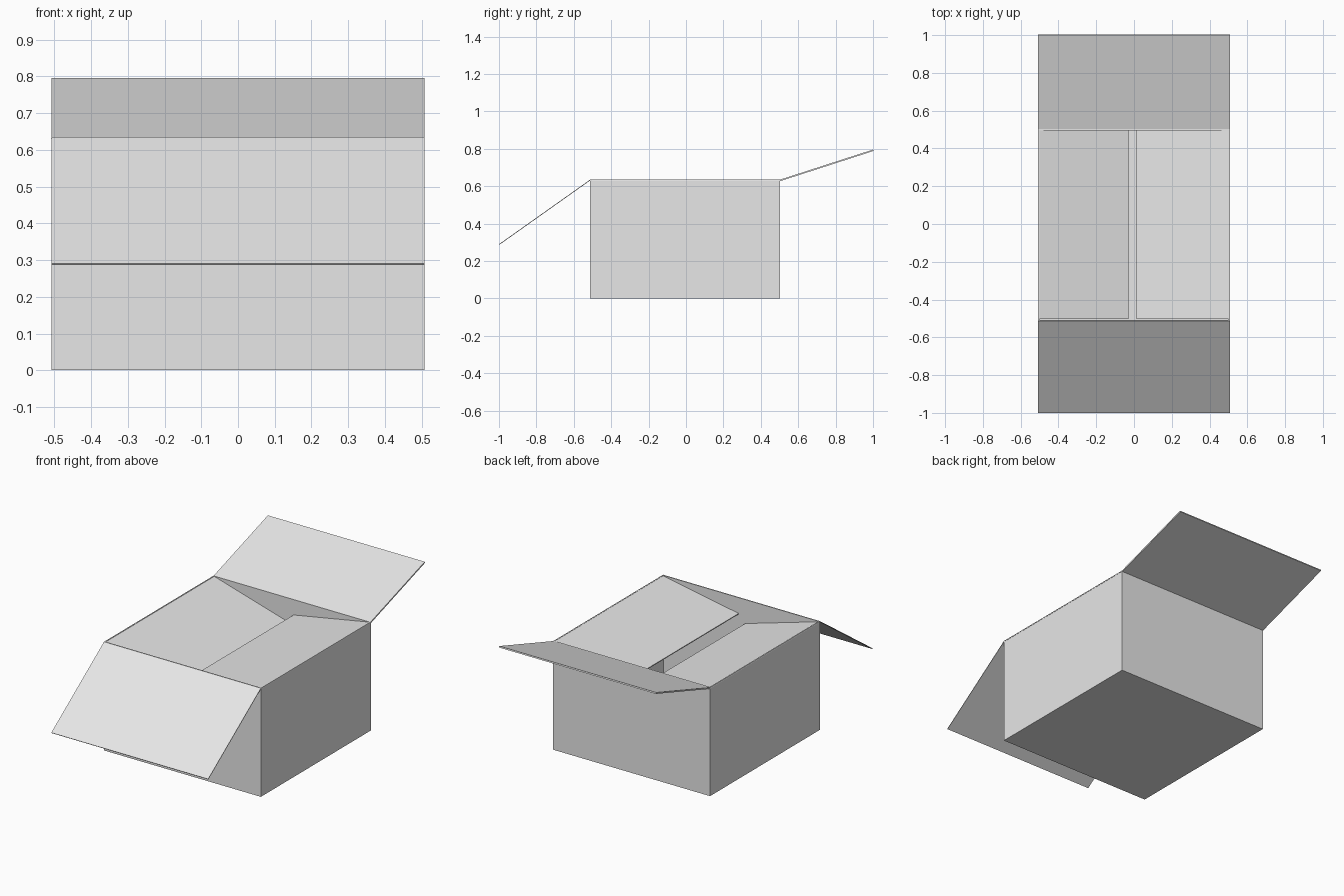
import bpy
import bmesh
from mathutils import Vector

cube = bpy.data.objects.get("Cube")
if cube:
    bpy.data.objects.remove(cube, do_unlink=True)

# Single plain card colour
card = bpy.data.materials.new("light_grey_card")
card.use_nodes = True
GREY = (0.8, 0.8, 0.8, 1.0)
card.diffuse_color = GREY
card.node_tree.nodes["Principled BSDF"].inputs["Base Color"].default_value = GREY

HALF_X = 0.507
FRONT, BACK = -0.513, 0.502
RIM = 0.635
CARD = 0.006


def make_object(name, bm):
    bmesh.ops.recalc_face_normals(bm, faces=bm.faces)
    mesh = bpy.data.meshes.new(name)
    bm.to_mesh(mesh)
    bm.free()
    mesh.materials.append(card)
    obj = bpy.data.objects.new(name, mesh)
    bpy.context.collection.objects.link(obj)
    return obj


def flap(name, hinge, tip, along, thickness=CARD):
    """Thin sheet whose upper face runs from hinge to tip, swept by along."""
    hinge, tip, along = Vector(hinge), Vector(tip), Vector(along)
    normal = (tip - hinge).cross(along).normalized()
    if normal.z > 0:
        normal.negate()
    bm = bmesh.new()
    corners = (hinge, tip, tip + along, hinge + along)
    sheet = bm.faces.new([bm.verts.new(c) for c in corners])
    grown = bmesh.ops.extrude_face_region(bm, geom=[sheet], use_keep_orig=True)
    moved = [v for v in grown["geom"] if isinstance(v, bmesh.types.BMVert)]
    bmesh.ops.translate(bm, vec=normal * thickness, verts=moved)
    return make_object(name, bm)


# Open carton body: floor and four thin walls
bm = bmesh.new()
bmesh.ops.create_cube(bm, size=1)
for v in bm.verts:
    v.co = (v.co.x * 2 * HALF_X,
            v.co.y * (BACK - FRONT) + (FRONT + BACK) / 2,
            (v.co.z + 0.5) * RIM)
outer = [f for f in bm.faces if f.normal.z > 0.5]
bmesh.ops.delete(bm, geom=outer, context="FACES_ONLY")
body = make_object("carton_body", bm)
# Normals must point outward so the wall thickens inward
bm = bmesh.new()
bm.from_mesh(body.data)
floor = min(bm.faces, key=lambda f: f.calc_center_median().z)
if floor.normal.z > 0:
    bmesh.ops.reverse_faces(bm, faces=bm.faces)
bm.to_mesh(body.data)
bm.free()
walls = body.modifiers.new("card_thickness", "SOLIDIFY")
walls.thickness = CARD
walls.offset = -1
walls.use_even_offset = True

# Long flaps folded outward at front and back
across = (2 * HALF_X, 0, 0)
flap("front_flap", (-HALF_X, FRONT, RIM), (-HALF_X, -1.0, 0.29), across, 0.004)
flap("back_flap", (-HALF_X, BACK, RIM), (-HALF_X, 1.0, 0.796), across, 0.008)

# Side flaps sagging inward over the opening
inside = (0, 1.0, 0)
flap("right_flap", (-HALF_X, -0.503, RIM), (-0.03, -0.503, 0.497), inside)
flap("left_flap", (HALF_X, -0.503, RIM), (0.012, -0.503, 0.545), inside)
